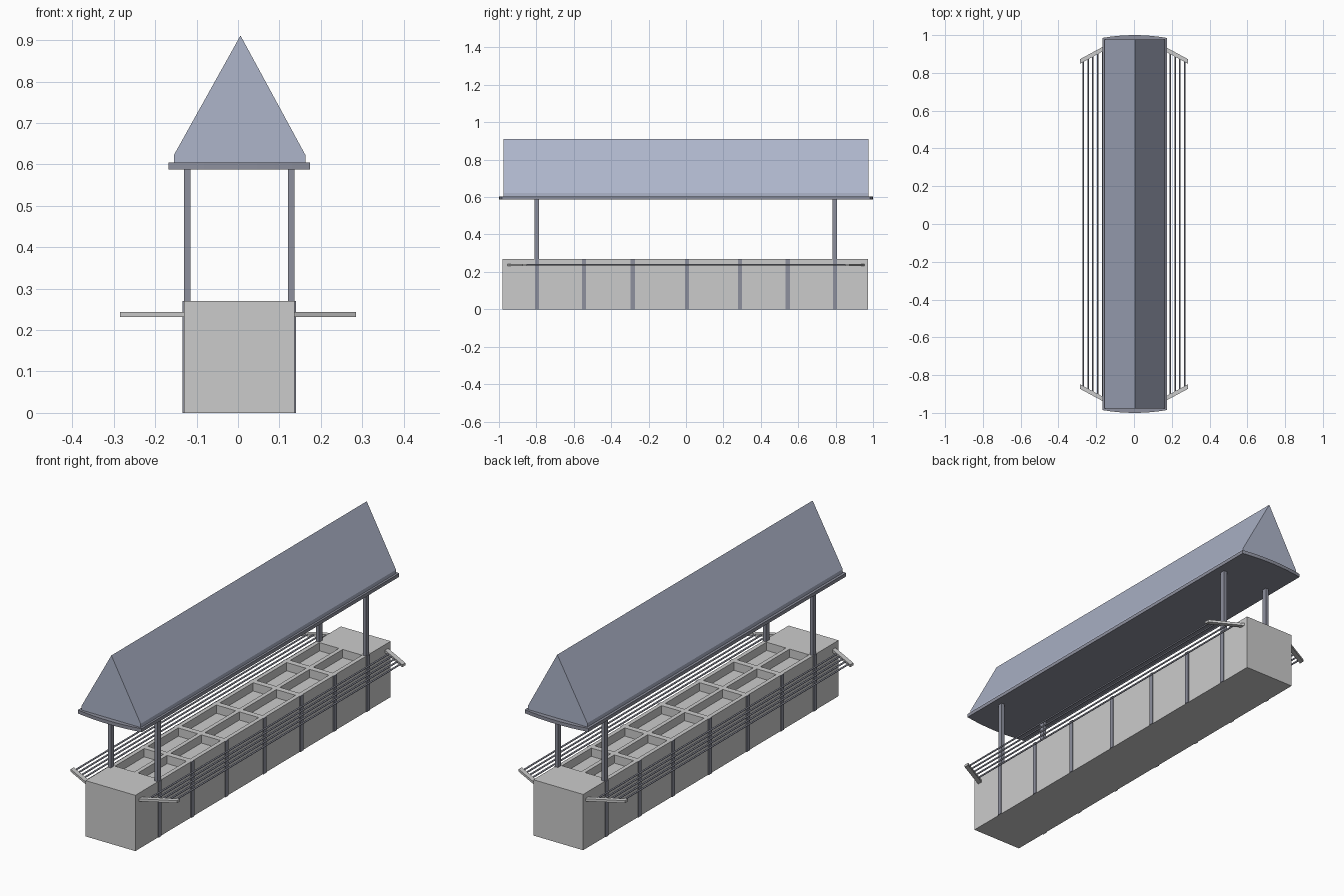
import bpy, bmesh, math
from mathutils import Matrix, Vector

if "Cube" in bpy.data.objects:
    bpy.data.objects.remove(bpy.data.objects["Cube"])

CX = 0.003          # centre line of stand
HALF = 0.1335       # half width of the counter
TOP = 0.27


def material(name, rgb):
    m = bpy.data.materials.new(name)
    m.diffuse_color = (*rgb, 1)
    m.use_nodes = True
    m.node_tree.nodes["Principled BSDF"].inputs["Base Color"].default_value = m.diffuse_color
    return m


DARK = material("dark_metal", (0.27, 0.28, 0.34))
BLUE = material("roof_blue", (0.42, 0.46, 0.59))


def make(name, bm, mat=None):
    bmesh.ops.recalc_face_normals(bm, faces=bm.faces)
    me = bpy.data.meshes.new(name)
    bm.to_mesh(me)
    bm.free()
    ob = bpy.data.objects.new(name, me)
    bpy.context.collection.objects.link(ob)
    if mat:
        me.materials.append(mat)
    return ob


def add_box(bm, x0, x1, y0, y1, z0, z1):
    mid = Vector(((x0 + x1) / 2, (y0 + y1) / 2, (z0 + z1) / 2))
    size = Matrix.Diagonal((x1 - x0, y1 - y0, z1 - z0, 1))
    bmesh.ops.create_cube(bm, size=1, matrix=Matrix.Translation(mid) @ size)


def box(name, *dims, mat=None):
    bm = bmesh.new()
    add_box(bm, *dims)
    return make(name, bm, mat)


def prism(name, points, vec, mat=None):
    bm = bmesh.new()
    face = bm.faces.new([bm.verts.new(p) for p in points])
    new = bmesh.ops.extrude_face_region(bm, geom=[face])["geom"]
    verts = [v for v in new if isinstance(v, bmesh.types.BMVert)]
    bmesh.ops.translate(bm, verts=verts, vec=vec)
    if not face.is_valid or len(bm.faces) < len(points) + 2:
        bm.faces.new(bm.verts[:len(points)])
    return make(name, bm, mat)


# batten positions, also the lines of the pan dividers
battens = [-0.797, -0.546, -0.285, 0.006, 0.288, 0.544, 0.796]

# counter with two columns of recessed pans
counter = box("counter", CX - HALF, CX + HALF, -0.98, 0.973, 0, TOP)
bm = bmesh.new()
for a, b in zip(battens, battens[1:]):
    for x0, x1 in ((-HALF + 0.02, -0.01), (0.01, HALF - 0.02)):
        add_box(bm, CX + x0, CX + x1, a + 0.014, b - 0.014, TOP - 0.04, TOP + 0.05)
cutter = make("pan_cutter", bm)
cutter.hide_render = True
mod = counter.modifiers.new("pans", "BOOLEAN")
mod.object, mod.operation, mod.solver = cutter, "DIFFERENCE", "EXACT"
bpy.context.view_layer.objects.active = counter
bpy.ops.object.modifier_apply(modifier=mod.name)
bpy.data.objects.remove(cutter)

for s, side in ((-1, "left"), (1, "right")):
    # battens on the counter sides
    for i, y in enumerate(battens):
        xs = sorted((CX + s * (HALF - 0.001), CX + s * (HALF + 0.004)))
        box(f"{side}_batten_{i}", *xs, y - 0.011, y + 0.011, 0, TOP, mat=DARK)

    # corner posts
    for y, end in ((battens[0], "front"), (battens[-1], "back")):
        xs = sorted((CX + s * (HALF - 0.016), CX + s * HALF))
        box(f"{end}_{side}_post", *xs, y - 0.012, y + 0.012, TOP - 0.001, 0.59, mat=DARK)

    # slanted brackets of the tray slide
    for e, end in ((-1, "front"), (1, "back")):
        prism(f"{end}_{side}_bracket",
              [(s * 0.13, e * 0.933, 0.231), (s * 0.285, e * 0.849, 0.231),
               (s * 0.285, e * 0.873, 0.231), (s * 0.13, e * 0.957, 0.231)],
              (0, 0, 0.012))

    # tray slide rods
    for i in range(5):
        x = 0.166 + 0.0257 * i
        half = 0.945 - 0.54 * (x - 0.13)
        bm = bmesh.new()
        bmesh.ops.create_cone(
            bm, cap_ends=True, segments=8, radius1=0.004, radius2=0.004, depth=2 * half,
            matrix=Matrix.Translation((s * x, 0, 0.238)) @ Matrix.Rotation(math.pi / 2, 4, "X"))
        rod = make(f"{side}_rod_{i}", bm, DARK)
        for p in rod.data.polygons:
            p.use_smooth = len(p.vertices) == 4

# canopy slab with gently bowed ends
W = 0.1705
bow = [(W * t, 0.985 + 0.015 * (1 - t * t)) for t in (-1, -0.75, -0.5, -0.25, 0, 0.25, 0.5, 0.75, 1)]
outline = [(CX + x, y, 0.587) for x, y in bow] + [(CX - x, -y, 0.587) for x, y in bow]
prism("canopy_slab", outline, (0, 0, 0.017), DARK)

# gabled roof
gable = [(-0.155, 0.603), (0.163, 0.603), (0.163, 0.622), (0.006, 0.911), (-0.155, 0.622)]
prism("roof", [(x, -0.977, z) for x, z in gable], (0, 1.953, 0), BLUE)
